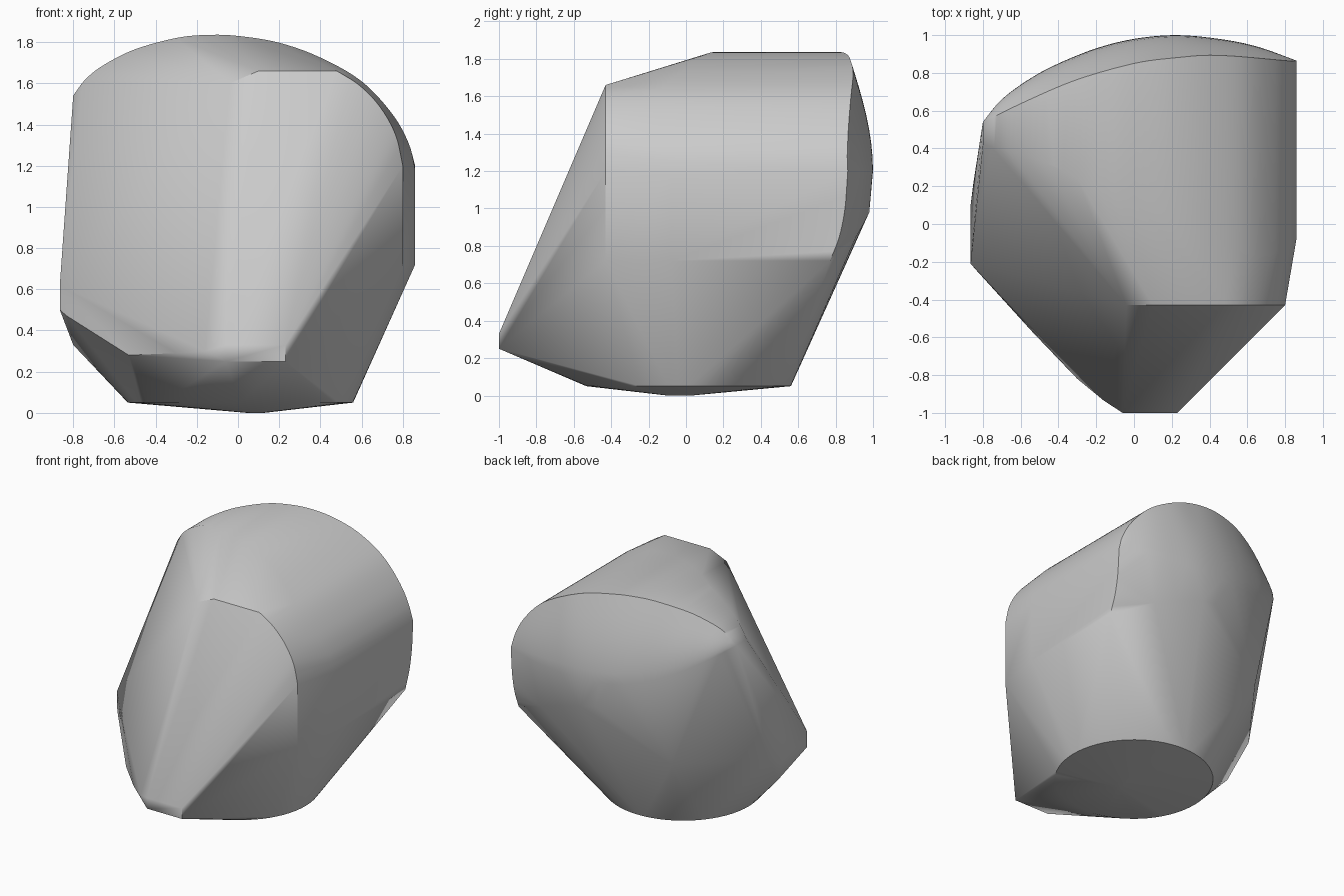
import bpy, bmesh, math
from mathutils import Vector

cube = bpy.data.objects.get("Cube")
if cube:
    bpy.data.objects.remove(cube, do_unlink=True)

FRONT = -.43  # depth of the flat front panel


def spline(points, steps=5):
    """Smooth curve through the given points."""
    p = [Vector(q) for q in points]
    p = [2 * p[0] - p[1]] + p + [2 * p[-1] - p[-2]]
    out = []
    for a, b, c, d in zip(p, p[1:], p[2:], p[3:]):
        for i in range(steps):
            t = i / steps
            out.append(0.5 * (2 * b + (c - a) * t + (2 * a - 5 * b + 4 * c - d) * t * t
                              + (3 * b - a - 3 * c + d) * t ** 3))
    return out + [p[-2]]


def lookup(curve, x):
    """Value at x of a plane curve."""
    for a, b in zip(curve, curve[1:]):
        if a.x <= x <= b.x:
            return a.y + (b.y - a.y) * (x - a.x) / max(b.x - a.x, 1e-6)
    return curve[-1].y


def plane_curve(pairs):
    return spline([(x, v, 0) for x, v in pairs])


# Roof outline, and the depth of its front and back rims
roof = plane_curve([(-.8, 1.54), (-.74, 1.62), (-.65, 1.69), (-.5, 1.765), (-.3, 1.82), (-.15, 1.835),
                    (0, 1.83), (.2, 1.797), (.4, 1.725), (.6, 1.61), (.75, 1.45), (.83, 1.305), (.86, 1.18)])
front_rim = plane_curve([(-.8, .42), (-.48, .33), (-.15, .17), (.3, .02), (.62, -.16), (.76, -.14), (.86, -.08)])
back_rim = plane_curve([(-.8, .54), (-.55, .66), (-.3, .765), (0, .85), (.22, .88), (.45, .893), (.86, .86)])
back_bulge = plane_curve([(-.8, .54), (-.7, .66), (-.55, .77), (-.4, .85), (-.2, .93), (0, .98),
                          (.22, 1), (.45, .98), (.65, .94), (.86, .865)])

points = []
for p in roof:
    x, z = p.x, p.y
    rim, bulge = lookup(back_rim, x), lookup(back_bulge, x)
    points += [(x, lookup(front_rim, x), z), (x, rim, z)]
    # Rounded back, swelling out below the rim
    low = 1.2 + .34 * max(0, (.1 - x) / .9) ** 2
    for i in range(1, 9):
        t = i / 8
        points.append((x, rim + (bulge - rim) * math.sin(t * math.pi / 2), z + (low - z) * t))

# Lower edge of the back and the right wall
points += spline([(.86, .77, .72), (.86, .82, .85), (.86, .85, 1), (.86, .862, 1.17)])
points += [(.86, -.08, .72), (.58, .91, .85), (.4, .95, .92), (.2, .98, .98), (.08, .965, 1),
           (-.433, .787, .635)]

# Flat front panel
points += [(x, FRONT, z) for x, z, _ in spline([(.48, 1.66, 0), (.59, 1.59, 0), (.69, 1.485, 0),
                                                (.765, 1.35, 0), (.8, 1.2, 0)])]
points += [(.8, FRONT, .72), (.1, FRONT, 1.66), (-.04, FRONT, 1.6)]

# Nose and left flank
points += [(.23, -1, .25), (-.06, -1, .25), (.23, -1, .33), (-.06, -1, .33), (-.16, -.935, .3),
           (-.3, -.82, .29), (-.53, -.58, .28), (-.83, -.25, .47), (-.865, -.21, .5),
           (-.865, -.21, .62), (-.865, .1, .5), (-.85, .22, .57), (-.8, .05, .33)]

# Round base with a shallow tip
for i in range(64):
    a = math.tau * i / 64
    points.append((.012 + .547 * math.cos(a), .014 + .547 * math.sin(a), .05))
for i in range(16):
    a = math.tau * i / 16
    points.append((.085 + .04 * math.cos(a), -.035 + .065 * math.sin(a), 0))

# Wrap everything in one taut shell
bm = bmesh.new()
for p in points:
    bm.verts.new(p)
bmesh.ops.remove_doubles(bm, verts=bm.verts[:], dist=.002)
bmesh.ops.convex_hull(bm, input=bm.verts[:])
bmesh.ops.delete(bm, geom=[v for v in bm.verts if not v.link_faces], context='VERTS')
bmesh.ops.recalc_face_normals(bm, faces=bm.faces[:])
mesh = bpy.data.meshes.new("faceted_shell")
bm.to_mesh(mesh)
bm.free()
shell = bpy.data.objects.new("faceted_shell", mesh)
bpy.context.collection.objects.link(shell)

# Plain grey
grey = bpy.data.materials.new("plain grey")
grey.use_nodes = True
colour = (.6, .6, .6, 1)
grey.diffuse_color = colour
next(n for n in grey.node_tree.nodes if n.type == 'BSDF_PRINCIPLED').inputs["Base Color"].default_value = colour
mesh.materials.append(grey)

bpy.ops.object.select_all(action='DESELECT')
shell.select_set(True)
bpy.context.view_layer.objects.active = shell
bpy.ops.object.shade_smooth_by_angle(angle=math.radians(40))

# Crisp rim around the front panel
for edge in mesh.edges:
    if all(abs(mesh.vertices[v].co.y - FRONT) < .001 for v in edge.vertices):
        edge.use_edge_sharp = True
